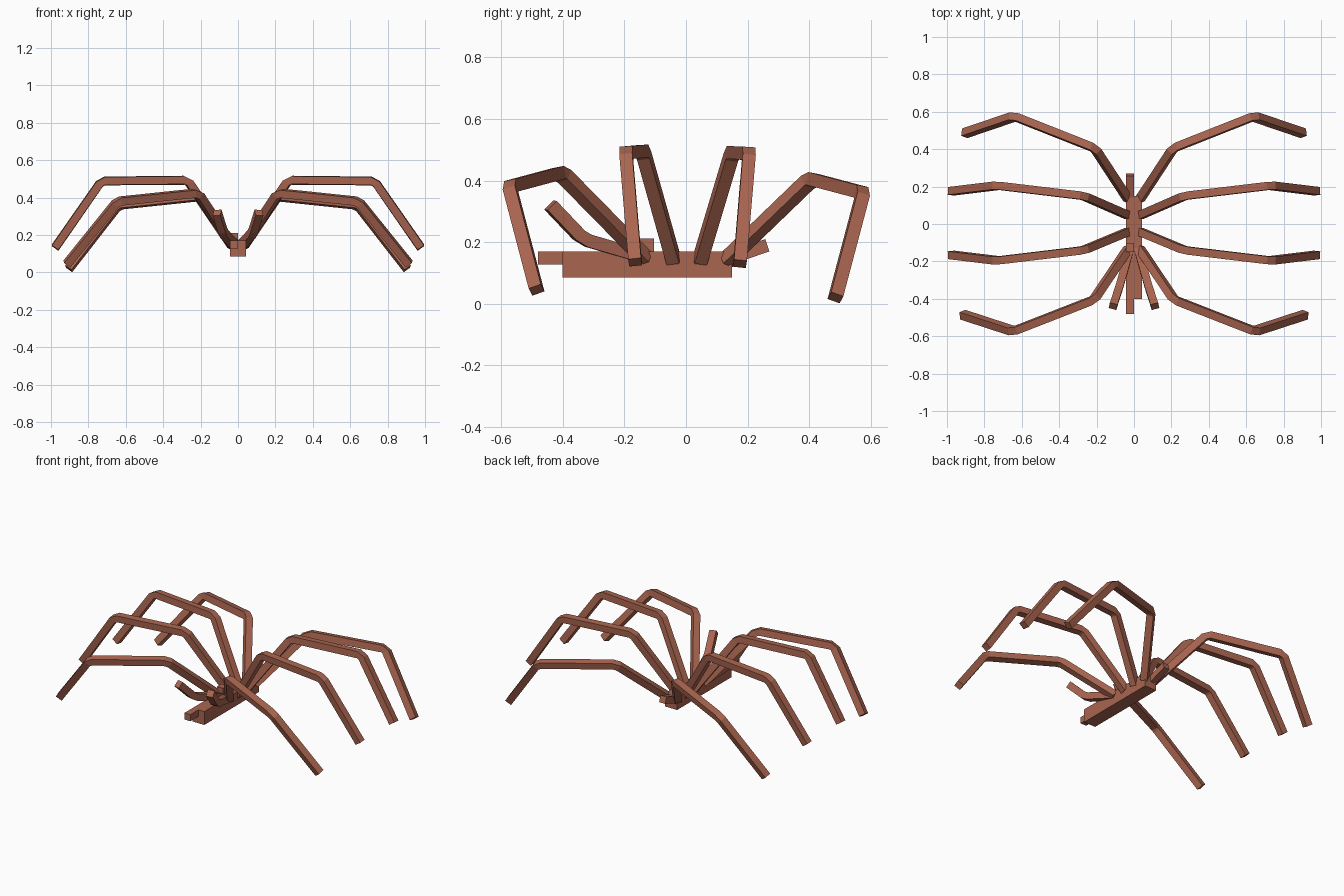
import bpy
import bmesh
from mathutils import Vector

cube = bpy.data.objects.get("Cube")
if cube:
    bpy.data.objects.remove(cube, do_unlink=True)

WIDTH = 0.042   # side of the square limb section
JOINT = 0.018   # half length of the bevelled joint at each bend

brown = bpy.data.materials.new("reddish_brown")
brown.use_nodes = True
brown.diffuse_color = (0.40, 0.13, 0.08, 1)
brown.node_tree.nodes["Principled BSDF"].inputs["Base Color"].default_value = (0.40, 0.13, 0.08, 1)


def finish(name, bm):
    bmesh.ops.recalc_face_normals(bm, faces=bm.faces)
    mesh = bpy.data.meshes.new(name)
    bm.to_mesh(mesh)
    bm.free()
    mesh.materials.append(brown)
    obj = bpy.data.objects.new(name, mesh)
    bpy.context.collection.objects.link(obj)
    return obj


def box(name, low, high):
    bm = bmesh.new()
    bmesh.ops.create_cube(bm, size=1)
    for v in bm.verts:
        v.co = [(a + b) / 2 + c * (b - a) for a, b, c in zip(low, high, v.co)]
    return finish(name, bm)


def limb(name, points, root):
    """Square bar along the points, twisting as little as possible from the root direction."""
    pts = [Vector(p) for p in points]
    direction = Vector(root)
    up = Vector((0, 0, 1))
    side = direction.cross(up)
    bm = bmesh.new()
    rings = []
    last = len(pts) - 2
    for i in range(last + 1):
        new = (pts[i + 1] - pts[i]).normalized()
        turn = direction.rotation_difference(new)
        up, side, direction = turn @ up, turn @ side, new
        start = pts[i] + new * (JOINT if i > 0 else 0)
        end = pts[i + 1] - new * (JOINT if i < last else 0)
        for centre in (start, end):
            rings.append([bm.verts.new(centre + (side * a + up * b) * WIDTH / 2)
                          for a, b in ((1, 1), (-1, 1), (-1, -1), (1, -1))])
    for r, s in zip(rings, rings[1:]):
        for k in range(4):
            n = (k + 1) % 4
            bm.faces.new((r[k], r[n], s[n], s[k]))
    bm.faces.new(rings[0])
    bm.faces.new(rings[-1])
    return finish(name, bm)


# Body with the small bars along its right half
box("body", (-0.042, -0.40, 0.085), (0.042, 0.15, 0.17))
box("snout", (-0.042, -0.48, 0.128), (0, -0.38, 0.17))
box("back_knob", (-0.042, -0.15, 0.165), (0, -0.104, 0.212))
limb("tail", [(-0.021, 0.11, 0.137), (-0.021, 0.264, 0.19)], (0, 1, 0))

# Root, knee, ankle and foot of each leg on the left
legs = {
    "front_leg": [(0.03, -0.13, 0.145), (0.215, -0.405, 0.425), (0.645, -0.573, 0.38), (0.915, -0.485, 0.045)],
    "front_middle_leg": [(0.03, -0.04, 0.14), (0.27, -0.14, 0.495), (0.73, -0.195, 0.49), (0.978, -0.165, 0.135)],
    "rear_middle_leg": [(0.03, 0.045, 0.14), (0.27, 0.15, 0.49), (0.73, 0.205, 0.488), (0.978, 0.175, 0.13)],
    "rear_leg": [(0.03, 0.13, 0.14), (0.21, 0.405, 0.405), (0.64, 0.575, 0.36), (0.905, 0.485, 0.02)],
}
feeler = [(0.02, -0.13, 0.15), (0.078, -0.335, 0.21), (0.112, -0.44, 0.32)]

# Mirrored legs and feelers
for label, s in (("left", 1), ("right", -1)):
    for name, path in legs.items():
        limb(f"{name}_{label}", [(s * x, y, z) for x, y, z in path], (s, 0, 0))
    limb(f"feeler_{label}", [(s * x, y, z) for x, y, z in feeler], (0, -1, 0))
